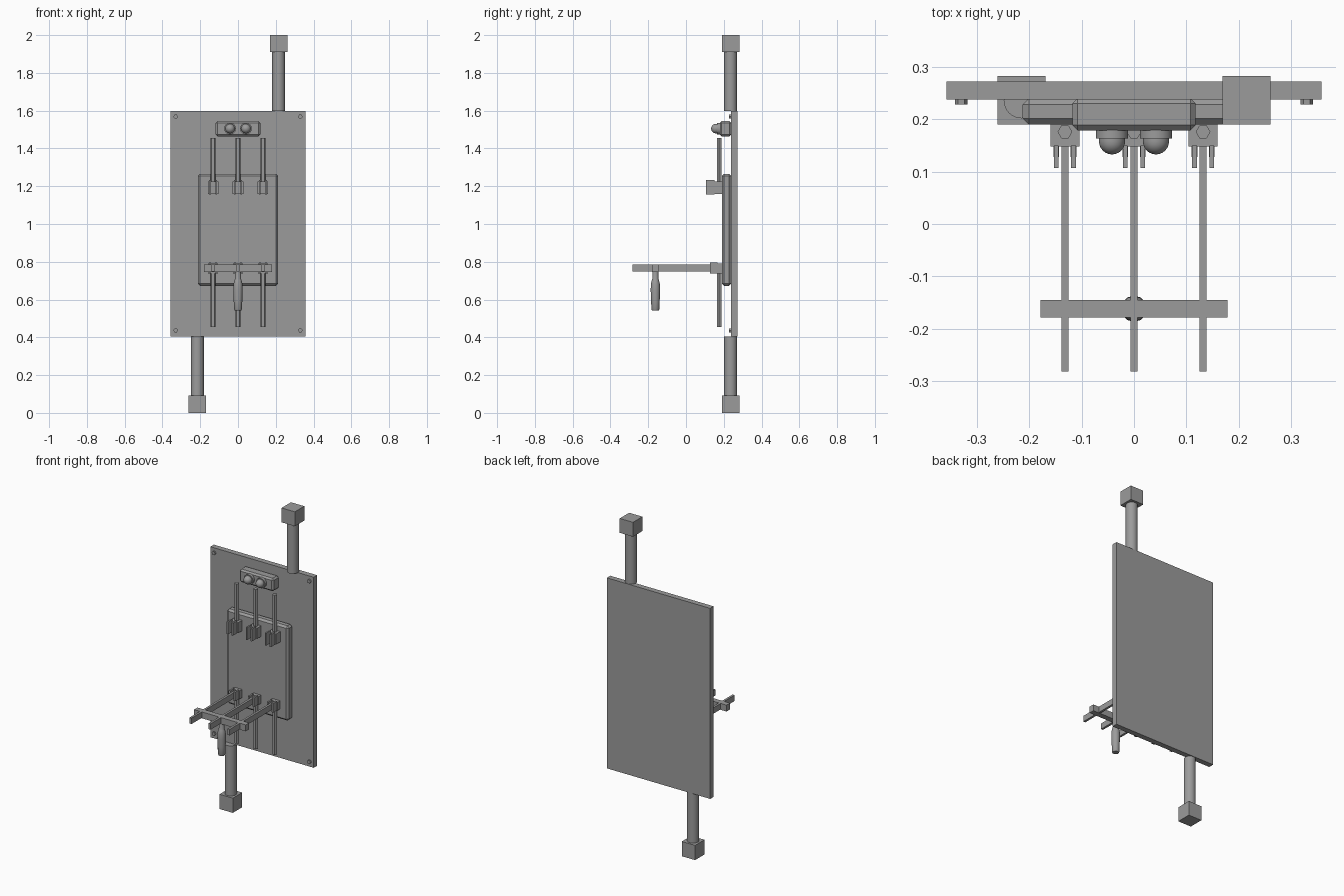
import bpy, bmesh, math
from mathutils import Matrix

if "Cube" in bpy.data.objects:
    bpy.data.objects.remove(bpy.data.objects["Cube"])

grey = bpy.data.materials.new("grey metal")
grey.diffuse_color = (0.33, 0.33, 0.33, 1)
grey.use_nodes = True
grey.node_tree.nodes["Principled BSDF"].inputs["Base Color"].default_value = grey.diffuse_color


def finish(name, bm, smooth=False):
    bmesh.ops.recalc_face_normals(bm, faces=bm.faces)
    me = bpy.data.meshes.new(name)
    bm.to_mesh(me)
    bm.free()
    me.materials.append(grey)
    ob = bpy.data.objects.new(name, me)
    bpy.context.collection.objects.link(ob)
    if smooth:
        bpy.ops.object.select_all(action='DESELECT')
        ob.select_set(True)
        bpy.context.view_layer.objects.active = ob
        bpy.ops.object.shade_smooth_by_angle(angle=math.radians(40))
    return ob


def box(name, x, y, z, bevel=0):
    """Box from (min, max) pairs, with optional chamfer."""
    bm = bmesh.new()
    size = [b - a for a, b in (x, y, z)]
    mid = [(a + b) / 2 for a, b in (x, y, z)]
    bmesh.ops.create_cube(bm, size=1, matrix=Matrix.Translation(mid) @ Matrix.Diagonal((*size, 1)))
    if bevel:
        bmesh.ops.bevel(bm, geom=bm.edges[:], offset=bevel, segments=1, affect='EDGES')
    return finish(name, bm)


def lathe(name, profile, origin, axis='Z', sides=32, smooth=True):
    """Closed solid turned from (radius, height) points; axis Y points to the front."""
    bm = bmesh.new()
    rings = [[bm.verts.new((r * math.cos(2 * math.pi * i / sides),
                            r * math.sin(2 * math.pi * i / sides), h))
              for i in range(sides)] for r, h in profile]
    for a, b in zip(rings, rings[1:]):
        for i in range(sides):
            j = (i + 1) % sides
            bm.faces.new((a[i], a[j], b[j], b[i]))
    bm.faces.new(rings[0][::-1])
    bm.faces.new(rings[-1])
    m = Matrix.Translation(origin)
    if axis == 'Y':
        m = m @ Matrix.Rotation(math.radians(90), 4, 'X')
    bm.transform(m)
    return finish(name, bm, smooth)


# Back panel and raised mounting plate
box("back_panel", (-0.358, 0.358), (0.238, 0.272), (0.405, 1.598))
box("mounting_plate", (-0.213, 0.213), (0.19, 0.24), (0.673, 1.266), 0.012)

# Conduits with square end blocks
for name, x, z, cap in (("upper", 0.215, (1.598, 1.92), (1.91, 2.0)),
                        ("lower", -0.215, (0.09, 0.405), (0.0, 0.092))):
    lathe(name + "_conduit", [(0.034, z[0]), (0.034, z[1])], (x, 0.236, 0))
    box(name + "_end_block", (x - 0.046, x + 0.046), (0.19, 0.283), cap)

# Corner screws
for x in (-0.33, 0.33):
    for z in (0.437, 1.568):
        lathe("corner_screw", [(0.012, 0), (0.012, 0.01)], (x, 0.238, z), 'Y', 6, False)

# Indicator box with two domed lamps
box("indicator_box", (-0.118, 0.118), (0.179, 0.24), (1.463, 1.544), 0.01)
dome = [(0.025 * math.cos(t), 0.022 + 0.025 * math.sin(t))
        for t in (math.radians(a) for a in (0, 15, 30, 45, 60, 75, 87))]
for x in (-0.042, 0.042):
    lathe("lamp", [(0.031, 0), (0.031, 0.017), (0.025, 0.017)] + dome, (x, 0.18, 1.505), 'Y')

# Three switch poles
for x in (-0.132, 0, 0.132):
    # bus rods
    for z in ((1.19, 1.455), (0.455, 0.76)):
        lathe("bus_rod", [(0.014, z[0]), (0.014, z[1])], (x, 0.176, 0), 'Z', 6, False)
    # upper contact jaw
    box("jaw_base", (x - 0.028, x + 0.028), (0.148, 0.192), (1.158, 1.224))
    for s in (-1, 1):
        c = x + s * 0.0165
        box("jaw_prong", (c - 0.0045, c + 0.0045), (0.107, 0.15), (1.156, 1.234))
    # lower hinge
    box("hinge_base", (x - 0.026, x + 0.026), (0.165, 0.192), (0.738, 0.79))
    for s in (-1, 1):
        c = x + s * 0.0165
        box("hinge_cheek", (c - 0.0055, c + 0.0055), (0.128, 0.168), (0.738, 0.795))
    # swinging blade
    box("blade", (x - 0.007, x + 0.007), (-0.282, 0.17), (0.748, 0.785))

# Cross bar and turned handle
box("cross_bar", (-0.179, 0.179), (-0.179, -0.145), (0.745, 0.785))
lathe("handle", [(0.018, 0.543), (0.021, 0.549), (0.023, 0.6), (0.025, 0.65), (0.024, 0.68),
                 (0.019, 0.703), (0.016, 0.71), (0.016, 0.785)], (0, -0.162, 0), 'Z', 12)
